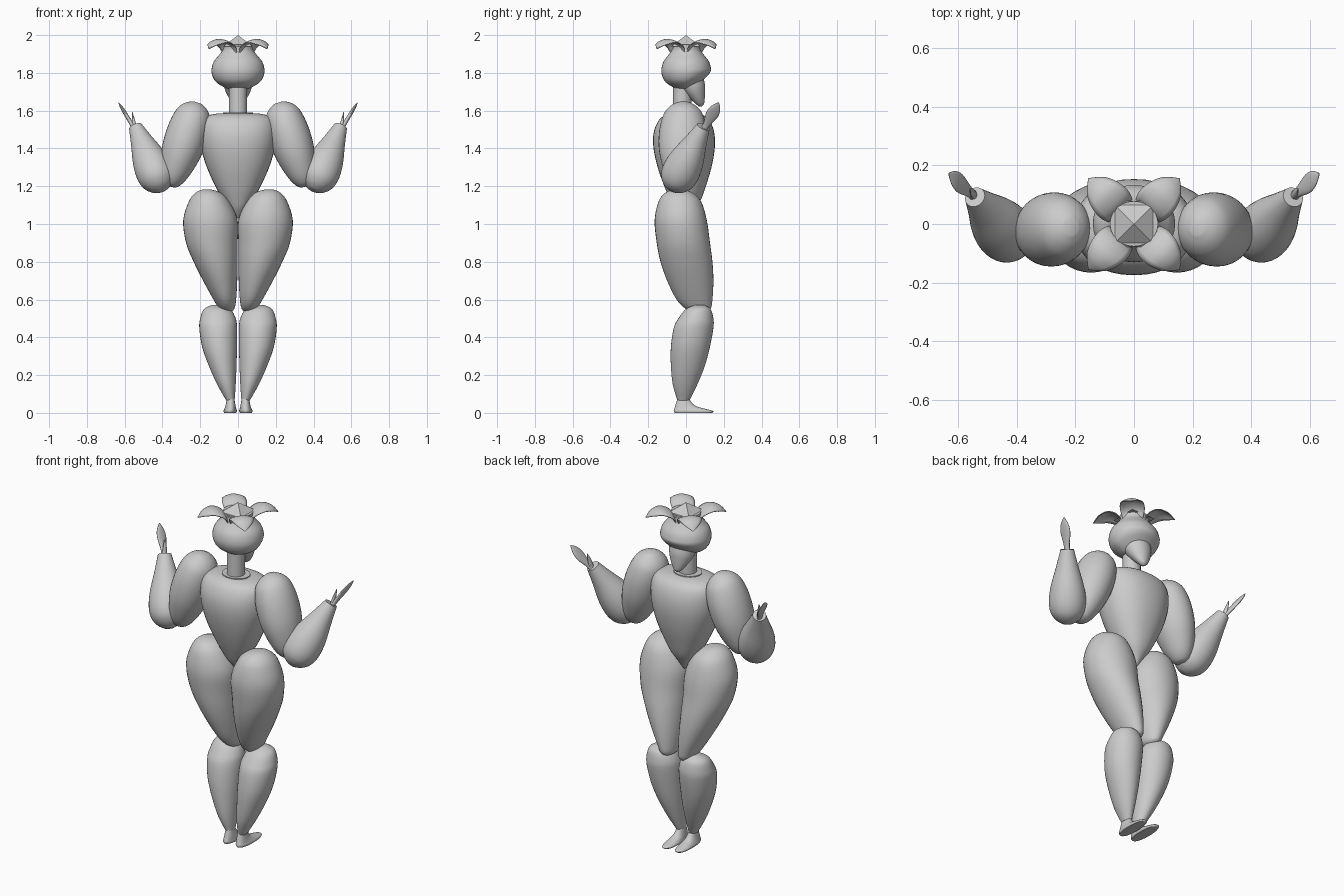
import bpy, bmesh, math
from mathutils import Vector, Matrix

if "Cube" in bpy.data.objects:
    bpy.data.objects.remove(bpy.data.objects["Cube"])


def finish(name, bm, mirror=False, angle=45):
    bmesh.ops.recalc_face_normals(bm, faces=bm.faces)
    mesh = bpy.data.meshes.new(name)
    bm.to_mesh(mesh)
    bm.free()
    ob = bpy.data.objects.new(name, mesh)
    bpy.context.collection.objects.link(ob)
    bpy.ops.object.select_all(action='DESELECT')
    ob.select_set(True)
    bpy.context.view_layer.objects.active = ob
    bpy.ops.object.shade_smooth_by_angle(angle=math.radians(angle))
    if mirror:
        ob.modifiers.new("mirror", 'MIRROR')
    return ob


def smooth_rows(rows, steps=4):
    # Catmull-Rom interpolation between profile rows
    out = []
    for i in range(len(rows) - 1):
        a, b = rows[max(i - 1, 0)], rows[i]
        c, d = rows[i + 1], rows[min(i + 2, len(rows) - 1)]
        for s in range(steps):
            t = s / steps
            out.append([0.5 * (2 * q + (r - p) * t + (2 * p - 5 * q + 4 * r - w) * t * t
                               + (3 * q - p - 3 * r + w) * t ** 3)
                        for p, q, r, w in zip(a, b, c, d)])
    return out + [list(rows[-1])]


def loft(name, rows, frame=None, mirror=False, power=2.0, n=36, warp=None, steps=4):
    # rows: (z, x0, x1, y0, y1) boxes around rounded cross-sections
    bm = bmesh.new()
    rings = []
    for z, x0, x1, y0, y1 in smooth_rows(rows, steps):
        ring = []
        for k in range(n):
            a = 2 * math.pi * k / n
            c, s = math.cos(a), math.sin(a)
            c = math.copysign(abs(c) ** (2 / power), c)
            s = math.copysign(abs(s) ** (2 / power), s)
            p = Vector(((x0 + x1) / 2 + (x1 - x0) / 2 * c,
                        (y0 + y1) / 2 + (y1 - y0) / 2 * s, z))
            if warp:
                p = warp(p)
            ring.append(bm.verts.new(frame @ p if frame else p))
        rings.append(ring)
    for r0, r1 in zip(rings, rings[1:]):
        for k in range(n):
            j = (k + 1) % n
            bm.faces.new((r0[k], r0[j], r1[j], r1[k]))
    bm.faces.new(rings[0])
    bm.faces.new(rings[-1])
    return finish(name, bm, mirror)


def limb(name, p0, p1, profile):
    # profile: (t along the axis, half width, half depth)
    p0, p1 = Vector(p0), Vector(p1)
    z = (p1 - p0).normalized()
    y = Vector((0, 1, 0))
    y = (y - z * y.dot(z)).normalized()
    x = y.cross(z)
    frame = Matrix.Translation(p0) @ Matrix((x, y, z)).transposed().to_4x4()
    length = (p1 - p0).length
    return loft(name, [(t * length, -a, a, -b, b) for t, a, b in profile], frame, True)


# torso, collar, neck
loft("torso", [(1.03, -.01, .01, -.02, .02), (1.08, -.045, .045, -.06, .05),
               (1.13, -.08, .08, -.085, .08), (1.2, -.12, .12, -.115, .105),
               (1.3, -.165, .165, -.15, .135), (1.4, -.195, .195, -.172, .152),
               (1.48, -.203, .203, -.172, .15), (1.54, -.195, .195, -.15, .13),
               (1.572, -.165, .165, -.12, .1), (1.585, -.11, .11, -.085, .065)], power=2.2)
loft("collar", [(1.57, -.08, .08, -.085, .05), (1.59, -.08, .08, -.085, .05)], steps=1)
loft("neck", [(1.56, -.048, .048, -.068, .03), (1.76, -.048, .048, -.068, .03)], steps=1)

# legs
loft("thighs", [(1.182, .14, .19, -.07, -.01), (1.165, .09, .225, -.11, .035),
                (1.12, .045, .26, -.145, .08), (1.02, .002, .29, -.166, .11),
                (.9, .002, .275, -.155, .127), (.8, .002, .235, -.135, .14),
                (.7, .004, .185, -.1, .145), (.6, .01, .13, -.05, .14),
                (.55, .02, .1, .0, .13), (.53, .045, .075, .05, .095)], mirror=True)
loft("shins", [(.572, .09, .135, .05, .095), (.55, .04, .18, .0, .13),
               (.5, .012, .2, -.04, .145), (.45, .005, .205, -.065, .145),
               (.35, .005, .19, -.08, .127), (.25, .008, .155, -.08, .1),
               (.15, .012, .11, -.07, .06), (.065, .018, .062, -.045, .018)], mirror=True)
loft("feet", [(0, .01, .074, -.06, .14), (.01, .006, .077, -.065, .145),
              (.022, .009, .072, -.062, .1), (.04, .013, .066, -.056, .045),
              (.078, .02, .058, -.045, .015)], mirror=True, power=2.3)

# arms
limb("upper_arms", (.215, -.01, 1.642), (.36, -.03, 1.2),
     [(0, .025, .03), (.05, .065, .07), (.15, .095, .105), (.35, .11, .125),
      (.6, .105, .12), (.85, .075, .085), (.97, .045, .05), (1, .02, .02)])
limb("forearms", (.4, -.075, 1.18), (.543, .092, 1.515),
     [(0, .025, .025), (.05, .06, .06), (.15, .09, .09), (.3, .1, .1),
      (.5, .09, .09), (.75, .062, .062), (.93, .043, .043), (1, .036, .036)])
limb("hands", (.545, .095, 1.5), (.632, .172, 1.642),
     [(0, .014, .018), (.2, .011, .019), (.55, .01, .034), (.8, .008, .027), (1, .002, .004)])
limb("thumbs", (.545, .095, 1.5), (.56, .12, 1.592),
     [(0, .012, .014), (.5, .008, .014), (1, .002, .003)])


# head: hood with a brim that rises over the face
def raise_brim(p):
    w = min(1, max(0, (1.83 - p.z) / .08))
    p.z += w * .28 * max(p.y, 0)
    return p


loft("hood", [(z, -r, r, -r * .93, r * .95) for z, r in
              ((1.715, .03), (1.72, .065), (1.75, .115), (1.785, .136), (1.82, .14),
               (1.86, .128), (1.895, .1), (1.92, .083), (1.95, .082))], warp=raise_brim)
loft("face", [(1.8, -.08, .08, -.06, .085), (1.74, -.076, .076, -.045, .1),
              (1.7, -.065, .065, -.015, .101), (1.66, -.043, .043, .025, .099),
              (1.635, -.024, .024, .052, .095), (1.623, -.008, .008, .068, .085)])

# four drooping petals around the crown
for i in range(4):
    rows = smooth_rows([(.055, 1.9, .045), (.075, 1.945, .06), (.105, 1.968, .066),
                        (.145, 1.977, .06), (.185, 1.963, .04), (.218, 1.928, .001)], 5)
    bm = bmesh.new()
    ang = math.radians(45 + 90 * i)
    grid = []
    for r, z, w in rows:
        line = []
        for k in range(-4, 5):
            v = k / 4
            p = Vector((r, w * v, z - .016 * v * v * min(1, w / .05)))
            line.append(bm.verts.new(Matrix.Rotation(ang, 3, 'Z') @ p))
        grid.append(line)
    for a, b in zip(grid, grid[1:]):
        for k in range(8):
            bm.faces.new((a[k], a[k + 1], b[k + 1], b[k]))
    petal = finish("crown_petal", bm)
    sol = petal.modifiers.new("thickness", 'SOLIDIFY')
    sol.thickness, sol.offset = .005, 0

# pointed centre of the crown
bm = bmesh.new()
bmesh.ops.create_cone(bm, cap_ends=True, segments=4, radius1=.11, radius2=0, depth=.06,
                      matrix=Matrix.Translation((0, 0, 1.97)) @ Matrix.Rotation(math.pi / 4, 4, 'Z'))
finish("crown_centre", bm, angle=20)
